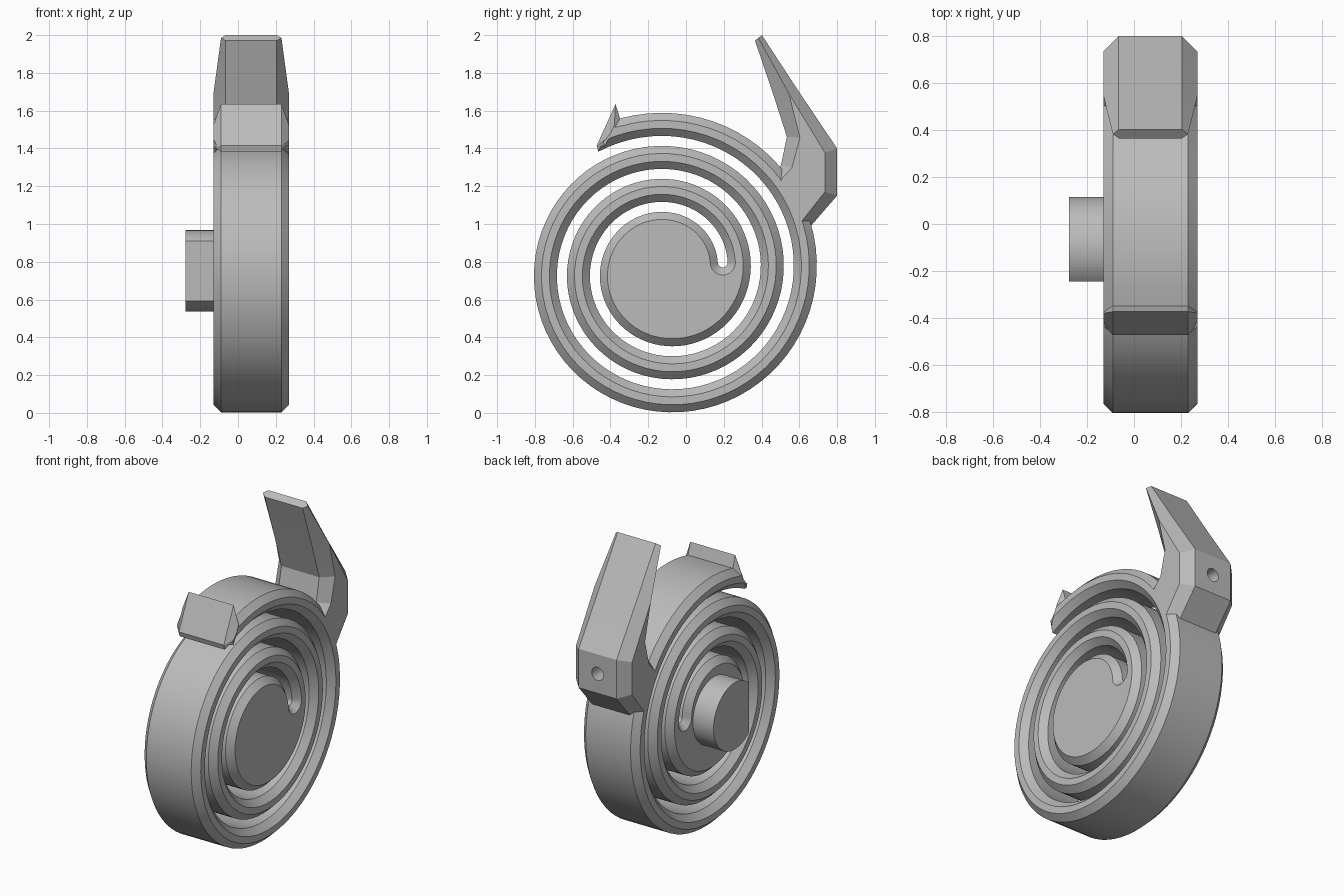
import bpy, bmesh, math
from mathutils import Vector

if "Cube" in bpy.data.objects:
    bpy.data.objects.remove(bpy.data.objects["Cube"])

grey = bpy.data.materials.new("plain_grey")
grey.use_nodes = True
grey.diffuse_color = (0.5, 0.5, 0.5, 1)
grey.node_tree.nodes["Principled BSDF"].inputs["Base Color"].default_value = (0.5, 0.5, 0.5, 1)

X0, X1 = -0.13, 0.27            # thickness range of the wheel
CENTRE = Vector((-0.10, 0.752))  # spiral centre in (y, z)
BAND, GAP, PITCH = 0.122, 0.053, 0.175


def finish(name, bm):
    """Turn a bmesh into a smooth-by-angle grey object."""
    bmesh.ops.remove_doubles(bm, verts=bm.verts, dist=1e-5)
    bmesh.ops.dissolve_degenerate(bm, edges=bm.edges, dist=1e-6)
    bmesh.ops.recalc_face_normals(bm, faces=bm.faces)
    mesh = bpy.data.meshes.new(name)
    bm.to_mesh(mesh)
    bm.free()
    mesh.materials.append(grey)
    obj = bpy.data.objects.new(name, mesh)
    bpy.context.collection.objects.link(obj)
    bpy.ops.object.select_all(action='DESELECT')
    obj.select_set(True)
    bpy.context.view_layer.objects.active = obj
    bpy.ops.object.shade_smooth_by_angle(angle=math.radians(25))
    return obj


def chamfered_prism(name, outline, inset, chamfer, depths=None, skip=0):
    """Side walls on the outline, chamfers to the inset, flat caps at both ends."""
    n = len(outline)
    depths = depths or [0] * n
    bm = bmesh.new()
    rings = [
        [bm.verts.new((X1 - d, *p)) for p, d in zip(inset, depths)],
        [bm.verts.new((X1 - chamfer, *p)) for p in outline],
        [bm.verts.new((X0 + chamfer, *p)) for p in outline],
        [bm.verts.new((X0 + d, *p)) for p, d in zip(inset, depths)],
    ]
    for upper, lower in zip(rings, rings[1:]):
        for i in range(n):
            j = (i + 1) % n
            bm.faces.new((upper[i], upper[j], lower[j], lower[i]))
    bm.faces.new(rings[0][skip:])
    bm.faces.new(rings[3][skip:])
    return finish(name, bm)


def mitre_inset(points, dist):
    """Offset a counter-clockwise outline inwards with mitred corners."""
    result = []
    for i, p in enumerate(points):
        a = (p - points[i - 1]).normalized()
        b = (points[(i + 1) % len(points)] - p).normalized()
        na, nb = Vector((-a.y, a.x)), Vector((-b.y, b.x))
        result.append(p + (na + nb) * dist / (1 + na.dot(nb)))
    return result


def polar(theta, r):
    return CENTRE + Vector((math.cos(theta), math.sin(theta))) * r


def outer_radius(theta):
    return 0.311 + PITCH * (theta - math.pi / 2) / (2 * math.pi)


def spiral(start, end, shrink, steps):
    angles = [start + (end - start) * i / steps for i in range(steps + 1)]
    return [polar(t, outer_radius(t) - shrink) for t in angles]


# Spiral wheel: hub edge winding outwards, hook at the end, inner edge winding back
TURN = 2 * math.pi
START = 0.15
outline = spiral(START, 3 * TURN + 1.87, 0, 240)
outline += [Vector((-0.373, 1.635)), Vector((-0.473, 1.415))]
outline += spiral(3 * TURN + 2.094, START + TURN, BAND, 180)
# rounded end of the slot
slot = polar(START, outer_radius(START) + GAP / 2)
radial = Vector((math.cos(START), math.sin(START)))
back = Vector((radial.y, -radial.x))
for k in range(1, 12):
    a = math.pi * k / 12
    outline.append(slot + (radial * math.cos(a) + back * math.sin(a)) * GAP / 2)
chamfered_prism("spiral_wheel", outline, mitre_inset(outline, 0.04), 0.04)

# Arm: outline in (y, z), with its two chamfers meeting in a ridge towards the tip
tip, ridge = (0.383, 1.985), (0.545, 1.69)
arm_rows = [
    ((0.365, 1.971), tip),
    ((0.402, 2.0), tip),
    ((0.587, 1.717), ridge),
    ((0.80, 1.40), (0.735, 1.378)),
    ((0.80, 1.15), (0.735, 1.17)),
    ((0.661, 0.99), (0.614, 1.016)),
    ((0.607, 0.971), (0.607, 0.971)),
    ((0.454, 1.258), (0.503, 1.235)),
    ((0.503, 1.312), (0.561, 1.298)),
    ((0.534, 1.462), (0.603, 1.457)),
    ((0.466, 1.674), ridge),
]
arm = chamfered_prism("trigger_arm", [r[0] for r in arm_rows], [r[1] for r in arm_rows],
                      0.065, [0.04, 0.04] + [0] * 9, skip=2)

# Round hole in the back of the arm
bpy.ops.mesh.primitive_cylinder_add(vertices=32, radius=0.042, depth=0.4,
                                    location=(0.07, 0.82, 1.275),
                                    rotation=(math.pi / 2, 0, 0))
cutter = bpy.context.object
cutter.name = "hole_cutter"
cutter.hide_render = True
cutter.data.materials.append(grey)
cut = arm.modifiers.new("hole", 'BOOLEAN')
cut.operation = 'DIFFERENCE'
cut.solver = 'EXACT'
cut.object = cutter
bpy.context.view_layer.objects.active = arm
bpy.ops.object.modifier_apply(modifier=cut.name)
bpy.data.objects.remove(cutter)
bpy.ops.object.select_all(action='DESELECT')
arm.select_set(True)
bpy.ops.object.shade_smooth_by_angle(angle=math.radians(12))

# Knob: round stub with one flat side
R, FLAT = 0.215, 0.145
half = math.acos(-FLAT / R)
bm = bmesh.new()
profile = [polar(-half + 2 * half * i / 64, R) for i in range(65)]
ends = [[bm.verts.new((x, *p)) for p in profile] for x in (-0.277, -0.10)]
for i in range(65):
    j = (i + 1) % 65
    bm.faces.new((ends[0][i], ends[0][j], ends[1][j], ends[1][i]))
for ring in ends:
    bm.faces.new(ring)
finish("flat_sided_knob", bm)
